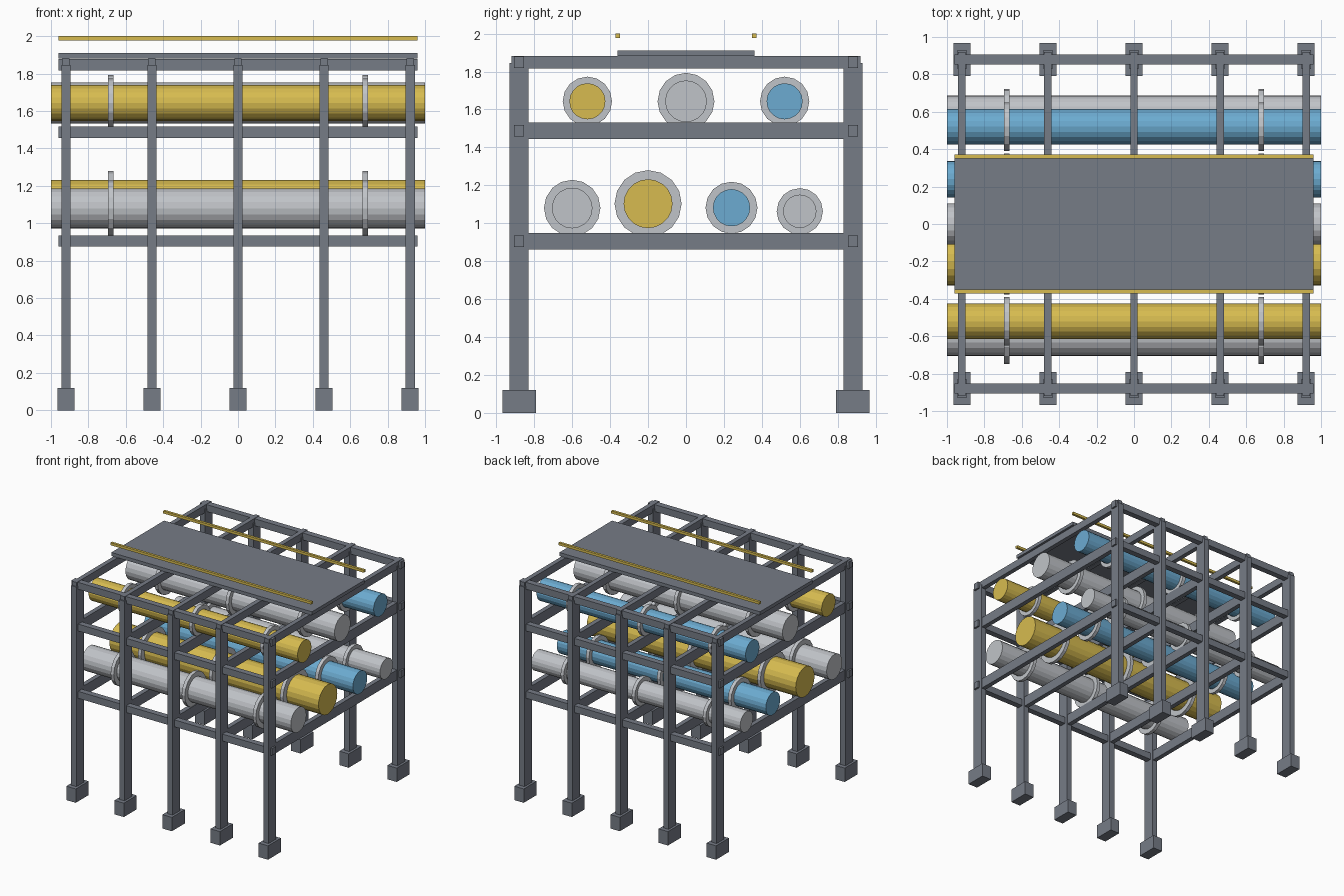
import bpy
import bmesh
from math import pi
from mathutils import Matrix

if "Cube" in bpy.data.objects:
    bpy.data.objects.remove(bpy.data.objects["Cube"], do_unlink=True)


def material(name, rgb):
    m = bpy.data.materials.new(name)
    m.use_nodes = True
    m.diffuse_color = (*rgb, 1)
    m.node_tree.nodes["Principled BSDF"].inputs["Base Color"].default_value = (*rgb, 1)
    return m


STEEL = material("steel_grey", (0.18, 0.2, 0.24))
YELLOW = material("yellow_paint", (0.68, 0.5, 0.08))
SILVER = material("light_grey_metal", (0.53, 0.55, 0.58))
BLUE = material("blue_paint", (0.15, 0.41, 0.64))


def finish(name, bm, mat):
    mesh = bpy.data.meshes.new(name)
    bm.to_mesh(mesh)
    bm.free()
    mesh.materials.append(mat)
    obj = bpy.data.objects.new(name, mesh)
    bpy.context.collection.objects.link(obj)
    return obj


def box(name, centre, size, mat):
    bm = bmesh.new()
    bmesh.ops.create_cube(bm, size=1, matrix=Matrix.Translation(centre) @ Matrix.Diagonal((*size, 1)))
    return finish(name, bm, mat)


def rod(name, centre, radius, length, sides, mat):
    """Cylinder lying along x."""
    bm = bmesh.new()
    place = Matrix.Translation(centre) @ Matrix.Rotation(pi / 2, 4, 'Y')
    bmesh.ops.create_cone(bm, cap_ends=True, segments=sides, radius1=radius,
                          radius2=radius, depth=length, matrix=place)
    return finish(name, bm, mat)


BAYS = [-0.92, -0.46, 0, 0.46, 0.92]
SIDE_Y = 0.88
# tier name, beam centre height, cross beam depth
TIERS = [("lower", 0.905, 0.088), ("middle", 1.487, 0.088), ("top", 1.848, 0.066)]

# Columns on footings
for side, y in (("front", -SIDE_Y), ("back", SIDE_Y)):
    for x in BAYS:
        box(side + "_footing", (x, y, 0.06), (0.09, 0.176, 0.12), STEEL)
        box(side + "_column", (x, y, 0.983), (0.05, 0.1, 1.726), STEEL)
    # Long beams
    for tier, z, depth in TIERS:
        box(f"{side}_{tier}_long_beam", (0, y, z), (1.92, 0.052, 0.06), STEEL)

# Cross beams in every bay
for tier, z, depth in TIERS:
    for x in BAYS:
        box(tier + "_cross_beam", (x, 0, z), (0.04, 1.84, depth), STEEL)

# Walkway deck and its handrails
box("walkway_deck", (0, 0, 1.896), (1.92, 0.72, 0.03), STEEL)
for y in (-0.36, 0.36):
    box("handrail", (0, y, 1.989), (1.92, 0.022, 0.022), YELLOW)

# Pipes: name, y, z, radius, flange radius, colour
PIPES = [
    ("upper_front_pipe", -0.52, 1.643, 0.095, 0.13, YELLOW),
    ("upper_middle_pipe", 0, 1.643, 0.11, 0.15, SILVER),
    ("upper_back_pipe", 0.52, 1.643, 0.095, 0.13, BLUE),
    ("lower_front_pipe", -0.6, 1.08, 0.107, 0.149, SILVER),
    ("lower_large_pipe", -0.2, 1.103, 0.129, 0.177, YELLOW),
    ("lower_blue_pipe", 0.24, 1.082, 0.098, 0.137, BLUE),
    ("lower_back_pipe", 0.6, 1.063, 0.088, 0.122, SILVER),
]
for name, y, z, radius, flange, mat in PIPES:
    rod(name, (0, y, z), radius, 2, 20, mat)
    for x in (-0.68, 0, 0.68):
        rod(name + "_flange", (x, y, z), flange, 0.03, 16, SILVER)
